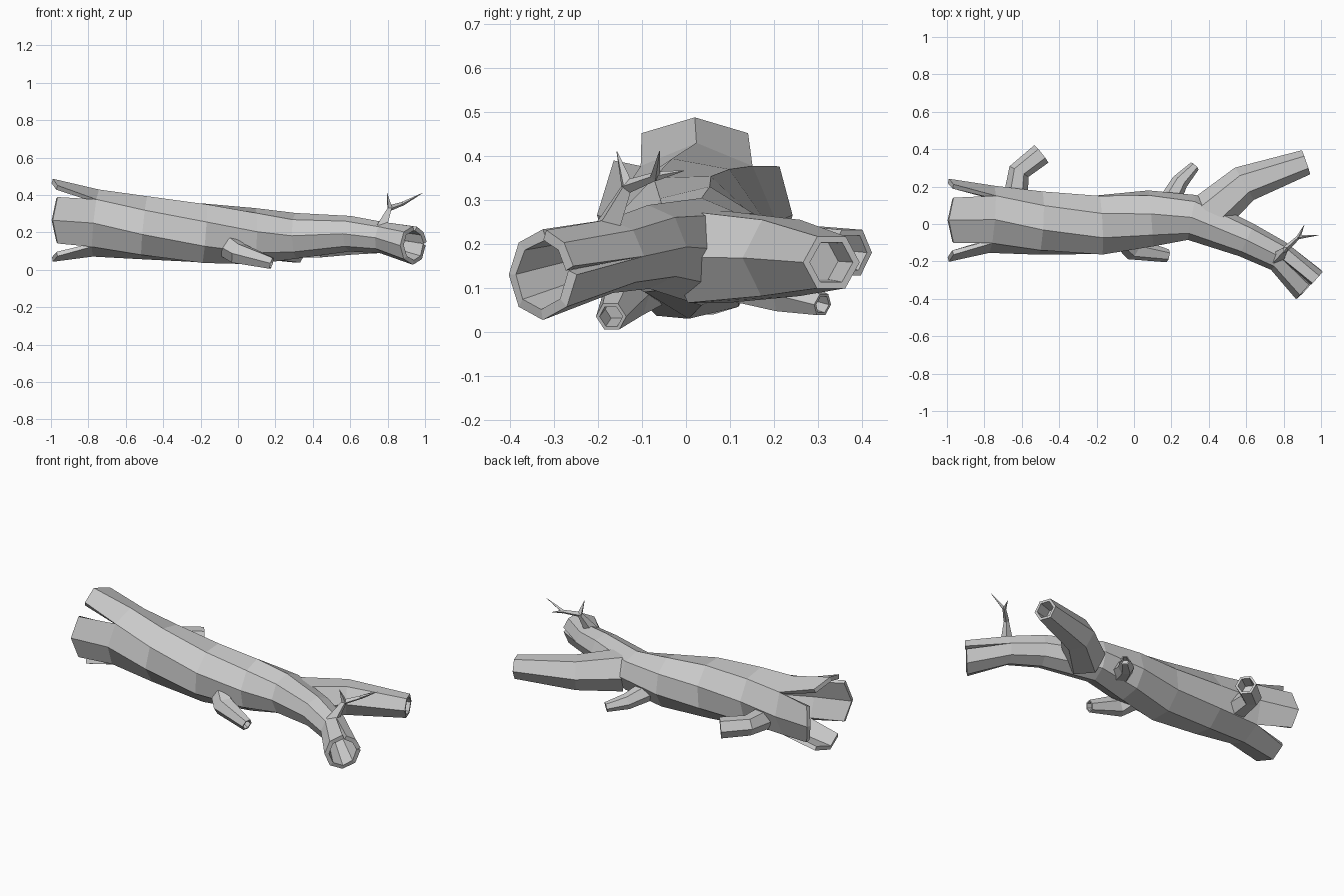
import bpy, bmesh
from math import cos, sin, radians
from mathutils import Vector

if "Cube" in bpy.data.objects:
    bpy.data.objects.remove(bpy.data.objects["Cube"])


def ring(c, t, r, n, turn=0.0, angles=None):
    """Points around centre c, square to direction t (u sideways, v up)."""
    t = t.normalized()
    u = Vector((-t.y, t.x, 0)).normalized()
    v = t.cross(u)
    angles = angles or [turn + 360 * i / n for i in range(n)]
    return [c + r * (cos(radians(a)) * u + sin(radians(a)) * v) for a in angles]


def tangents(pts):
    last = len(pts) - 1
    out = []
    for i in range(len(pts)):
        a = (pts[i] - pts[i - 1]).normalized() if i > 0 else Vector()
        b = (pts[i + 1] - pts[i]).normalized() if i < last else Vector()
        out.append((a + b).normalized())
    return out


def finish(name, bm):
    me = bpy.data.meshes.new(name)
    bm.to_mesh(me)
    bm.free()
    ob = bpy.data.objects.new(name, me)
    bpy.context.collection.objects.link(ob)
    return ob


def bridge(bm, a, b):
    n = len(a)
    for i in range(n):
        j = (i + 1) % n
        bm.faces.new((a[i], a[j], b[j], b[i]))


def branch(name, path, n=6, hollow=0.09, turn=0):
    """Tapered limb from (x, y, z, radius) points, with a hollow broken end."""
    pts = [Vector(p[:3]) for p in path]
    tans = tangents(pts)
    loops = [ring(p, t, q[3], n, turn) for p, t, q in zip(pts, tans, path)]
    if hollow:
        r, e, t = path[-1][3], pts[-1], tans[-1]
        loops.append(ring(e, t, r * 0.76, n, turn))
        loops.append(ring(e - t * hollow, t, r * 0.7, n, turn))
    bm = bmesh.new()
    vs = [[bm.verts.new(p) for p in lp] for lp in loops]
    for a, b in zip(vs, vs[1:]):
        bridge(bm, a, b)
    bm.faces.new(vs[-1])
    bm.faces.new(vs[0][::-1])
    return finish(name, bm)


# Trunk: twisting eight-sided shell
trunk_path = [(-.76, .025, .25, .180), (-.50, .005, .225, .173), (-.18, -.005, .195, .170),
              (.09, .03, .18, .152), (.31, .035, .182, .122), (.60, -.085, .193, .095),
              (.77, -.17, .172, .084)]
pts = [Vector(p[:3]) for p in trunk_path]
tans = tangents(pts)
twist = [0, 12, 24, 36, 45, 45, 45]
bm = bmesh.new()
rings = [[bm.verts.new(p) for p in ring(c, t, q[3], 8, w)]
         for c, t, q, w in zip(pts, tans, trunk_path, twist)]
for a, b in zip(rings, rings[1:]):
    bridge(bm, a, b)


# Splintered ends: four two-sided flaps that spread apart
def flaps(base, centre, t, r, turn, spreads, lengths, at_start):
    for k in range(4):
        idx = [(2 * k + d) % 8 for d in (-1, 0, 1)]
        mid = turn + 90 * k
        tip = ring(Vector(centre) + t * lengths[k], t, r, 3,
                   angles=[mid - spreads[k], mid, mid + spreads[k]])
        tip[1] += t * (-.025 if at_start else 0)
        e = [bm.verts.new(p) for p in tip]
        for m in (0, 1):
            b0, b1 = base[idx[m]], base[idx[m + 1]]
            if at_start:
                bm.faces.new((e[m], e[m + 1], b1, b0))
            else:
                bm.faces.new((b0, b1, e[m + 1], e[m]))


flaps(rings[0], (-.965, .02, .265), Vector((1, 0, 0)), .222, 0,
      (30, 33, 34, 30), (0, 0, 0, 0), True)
flaps(rings[-1], (.935, -.325, .13), Vector((.75, -.66, 0)), .103, 45,
      (34, 45, 45, 45), (.01, 0, 0, 0), False)
bmesh.ops.remove_doubles(bm, verts=bm.verts, dist=.002)
trunk = finish("hollow_trunk", bm)
shell = trunk.modifiers.new("bark_thickness", 'SOLIDIFY')
shell.thickness = .025
shell.offset = -1

# Broken limbs
branch("large_back_branch", [(.40, .05, .17, .12), (.59, .215, .168, .100),
                             (.92, .33, .158, .068)])
branch("bent_back_branch", [(-.635, .12, .19, .068), (-.615, .28, .19, .058),
                            (-.495, .375, .18, .060)])
branch("small_back_branch", [(.19, .12, .12, .058), (.245, .225, .085, .045),
                             (.325, .31, .062, .028)], hollow=.05)
branch("front_stub", [(-.05, -.07, .13, .07), (.0, -.135, .088, .062),
                      (.18, -.17, .035, .035)], hollow=.06)

# Forked twig near the thin end
fork = (.812, -.133, .33)
knee = (.88, -.07, .353)
twigs = [[(.765, -.185, .22, .038), fork + (.014,)],
         [fork + (.016,), (.797, -.157, .41, .001)],
         [fork + (.016,), knee + (.010,)],
         [knee + (.011,), (.985, -.06, .41, .001)],
         [knee + (.011,), (.91, -.005, .366, .001)]]
for i, p in enumerate(twigs):
    branch("twig_%d" % (i + 1), p, n=4, hollow=0)
